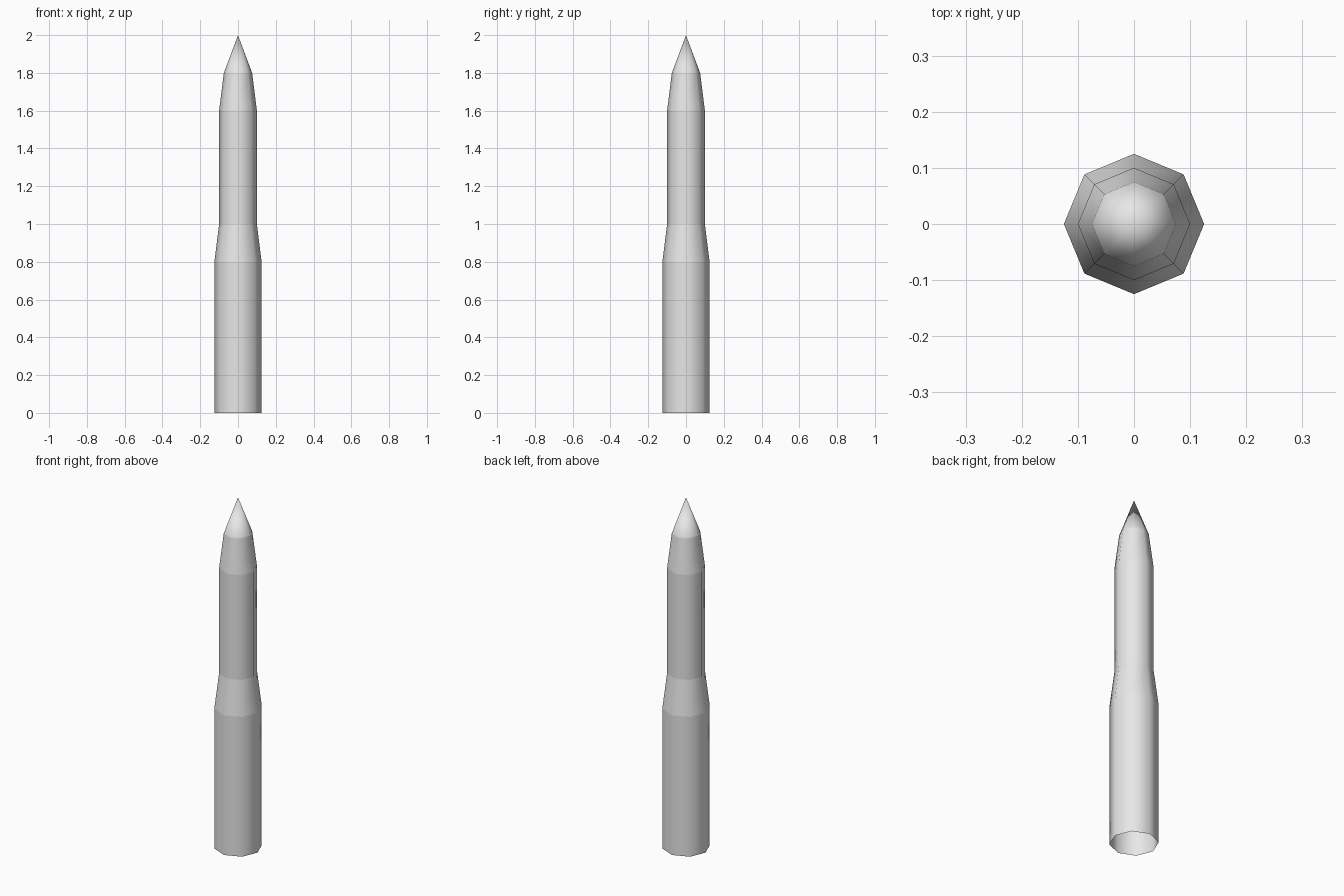
import bpy, bmesh, math

if "Cube" in bpy.data.objects:
    bpy.data.objects.remove(bpy.data.objects["Cube"])

SIDES = 8

grey = bpy.data.materials.new("light_grey")
grey.diffuse_color = (0.8, 0.8, 0.8, 1)
grey.use_nodes = True
grey.node_tree.nodes["Principled BSDF"].inputs["Base Color"].default_value = grey.diffuse_color


def ring(bm, radius, z):
    return [bm.verts.new((radius * math.cos(math.tau * i / SIDES),
                          radius * math.sin(math.tau * i / SIDES), z))
            for i in range(SIDES)]


def shell(name, r0, z0, r1, z1):
    """Open eight-sided tube section, or a cone when the top radius is zero."""
    bm = bmesh.new()
    low = ring(bm, r0, z0)
    high = ring(bm, r1, z1) if r1 else None
    tip = None if r1 else bm.verts.new((0, 0, z1))
    for i in range(SIDES):
        j = (i + 1) % SIDES
        top = [tip] if tip else [high[j], high[i]]
        bm.faces.new([low[i], low[j]] + top).smooth = True
    mesh = bpy.data.meshes.new(name)
    bm.to_mesh(mesh)
    bm.free()
    mesh.materials.append(grey)
    obj = bpy.data.objects.new(name, mesh)
    bpy.context.collection.objects.link(obj)


# Separate smooth sections keep the seams between them crisp
shell("lower_stage", 0.125, 0.0, 0.125, 0.8)
shell("stage_adapter", 0.125, 0.8, 0.1, 1.0)
shell("upper_stage", 0.1, 1.0, 0.1, 1.6)
shell("nose_taper", 0.1, 1.6, 0.075, 1.8)
shell("nose_cone", 0.075, 1.8, 0, 2.0)
